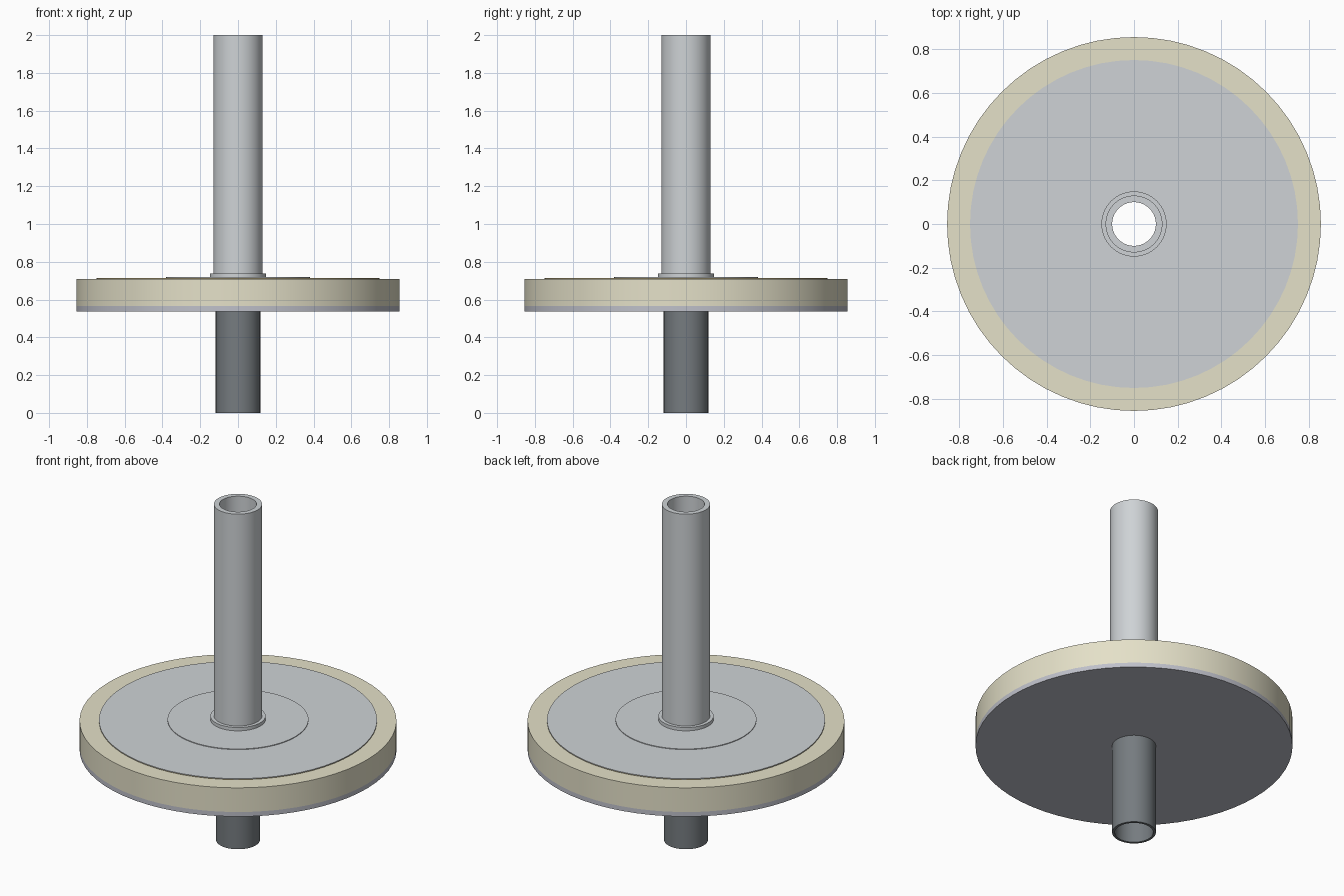
import bpy, math

if "Cube" in bpy.data.objects:
    bpy.data.objects.remove(bpy.data.objects["Cube"])

SEG = 64


def material(name, rgb):
    m = bpy.data.materials.new(name)
    m.diffuse_color = (*rgb, 1)
    m.use_nodes = True
    m.node_tree.nodes["Principled BSDF"].inputs["Base Color"].default_value = m.diffuse_color
    return m


def tube(name, r_in, r_out, z0, z1, mat=None):
    """Closed ring: a rectangular profile swept around the z axis."""
    profile = [(r_out, z0), (r_out, z1), (r_in, z1), (r_in, z0)]
    verts, faces = [], []
    for i in range(SEG):
        a = 2 * math.pi * i / SEG
        verts += [(r * math.cos(a), r * math.sin(a), z) for r, z in profile]
    for i in range(SEG):
        j = (i + 1) % SEG
        for k in range(4):
            n = (k + 1) % 4
            faces.append((4 * i + k, 4 * j + k, 4 * j + n, 4 * i + n))
    mesh = bpy.data.meshes.new(name)
    mesh.from_pydata(verts, [], faces)
    ob = bpy.data.objects.new(name, mesh)
    bpy.context.collection.objects.link(ob)
    if mat:
        mesh.materials.append(mat)
    bpy.ops.object.select_all(action='DESELECT')
    ob.select_set(True)
    bpy.context.view_layer.objects.active = ob
    bpy.ops.object.shade_smooth_by_angle(angle=math.radians(30))
    return ob


dark = material("dark_steel", (0.18, 0.20, 0.215))
steel = material("light_steel", (0.62, 0.65, 0.67))
cream = material("cream_board", (0.78, 0.75, 0.58))
deck = material("deck_grey", (0.52, 0.53, 0.59))
gold = material("gold_adhesive", (0.45, 0.34, 0.12))

# Pipes
tube("lower_pipe", 0.104, 0.118, 0.0, 0.715, dark)
tube("upper_pipe", 0.10, 0.13, 0.715, 2.0, steel)

# Stacked discs
tube("base_sheet", 0.118, 0.855, 0.538, 0.565, deck)
tube("insulation_board", 0.118, 0.855, 0.565, 0.709, cream)
tube("adhesive_layer", 0.118, 0.75, 0.709, 0.711, gold)
tube("top_membrane", 0.118, 0.75, 0.711, 0.715, steel)
tube("flashing_disc", 0.13, 0.38, 0.715, 0.719, steel)

# Collar around the pipe
tube("collar", 0.13, 0.149, 0.719, 0.739, steel)
